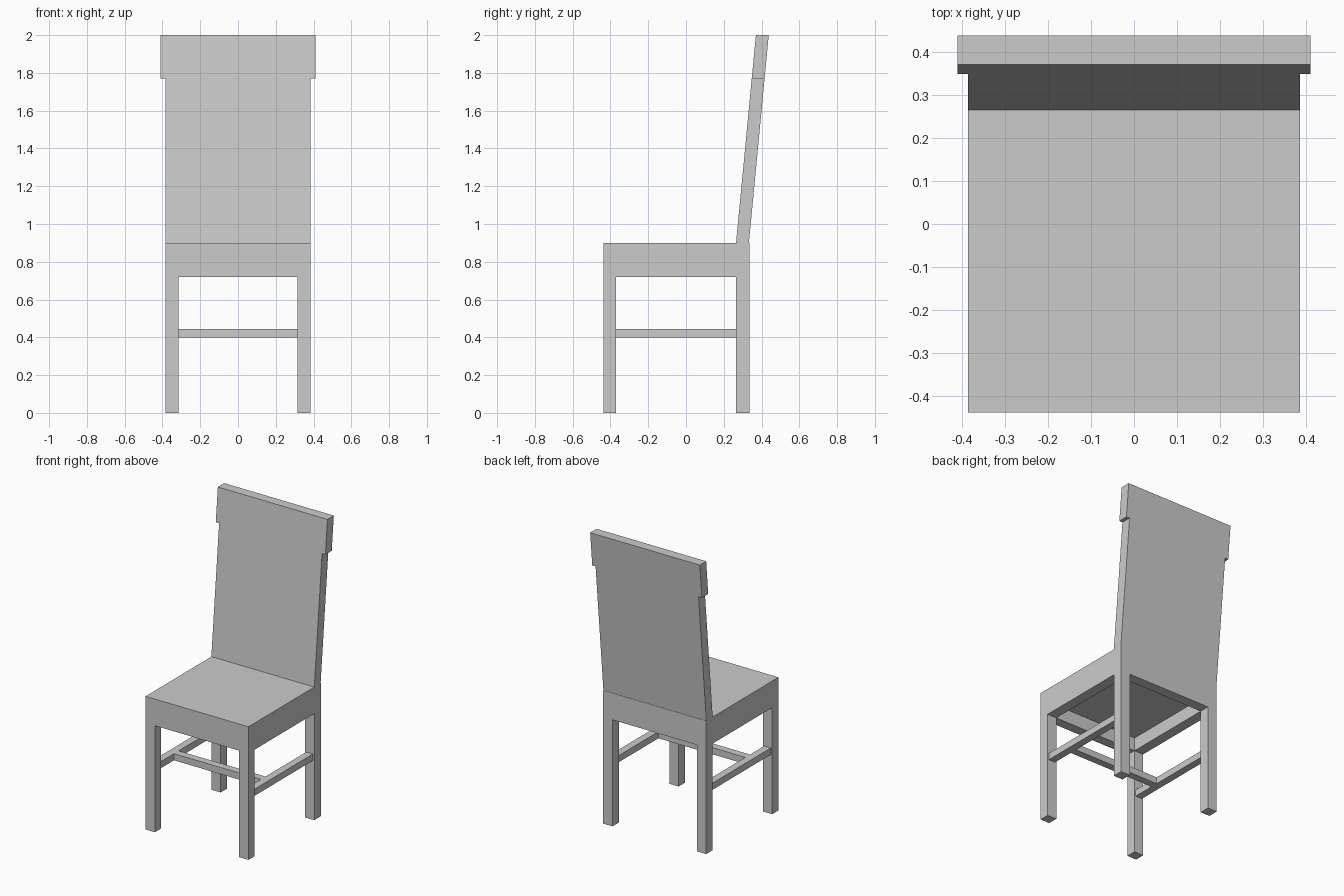
import bpy

if "Cube" in bpy.data.objects:
    bpy.data.objects.remove(bpy.data.objects["Cube"])


def prism(name, profile, x0, x1):
    """Extrude a (y, z) profile along x."""
    n = len(profile)
    verts = [(x, y, z) for x in (x0, x1) for y, z in profile]
    faces = [tuple(reversed(range(n))), tuple(range(n, 2 * n))]
    faces += [(i, (i + 1) % n, n + (i + 1) % n, n + i) for i in range(n)]
    mesh = bpy.data.meshes.new(name)
    mesh.from_pydata(verts, [], faces)
    obj = bpy.data.objects.new(name, mesh)
    bpy.context.collection.objects.link(obj)
    return obj


def box(name, x, y, z):
    return prism(name, [(y[0], z[0]), (y[1], z[0]), (y[1], z[1]), (y[0], z[1])], *x)


W, T = 0.385, 0.07             # half width, leg thickness
FRONT, REAR = -0.438, 0.335    # outer faces of the leg frame
APRON, PLATE, SEAT, TOP = 0.72, 0.81, 0.90, 2.0
BACK_IN, BACK_TOP_IN = 0.265, 0.37


def back_y(z):
    """Front surface of the leaning back at height z."""
    return BACK_IN + (BACK_TOP_IN - BACK_IN) * (z - SEAT) / (TOP - SEAT)


def back_panel(name, half_width, z0, z1):
    a, b, d = back_y(z0), back_y(z1), 0.068
    return prism(name, [(a, z0), (a + d, z0), (b + d, z1), (b, z1)],
                 -half_width, half_width)


front_y, rear_y = (FRONT, FRONT + T - 0.003), (REAR - T, REAR)
span_y = (front_y[1], rear_y[0])

# Legs, side aprons and side stretchers
for side, s in (("left", -1), ("right", 1)):
    leg_x = sorted((s * W, s * (W - T)))
    rail_x = sorted((s * (W - 0.01), s * (W - 0.06)))
    box(f"front_leg_{side}", leg_x, front_y, (0, PLATE))
    box(f"rear_leg_{side}", leg_x, rear_y, (0, PLATE))
    box(f"side_apron_{side}", leg_x, span_y, (APRON, PLATE))
    box(f"side_stretcher_{side}", rail_x, span_y, (0.40, 0.445))

# Front and rear aprons, cross stretcher
inner = (-(W - T), W - T)
box("front_apron", inner, front_y, (APRON, PLATE))
box("rear_apron", inner, rear_y, (APRON, PLATE))
box("cross_stretcher", (-(W - 0.06), W - 0.06), (-0.22, -0.17), (0.40, 0.445))

# Seat slab
box("seat", (-W, W), (FRONT, REAR), (PLATE, SEAT))

# Leaning back and wider head rail
back_panel("back_rest", W, SEAT, 1.77)
back_panel("head_rail", 0.41, 1.77, TOP)
